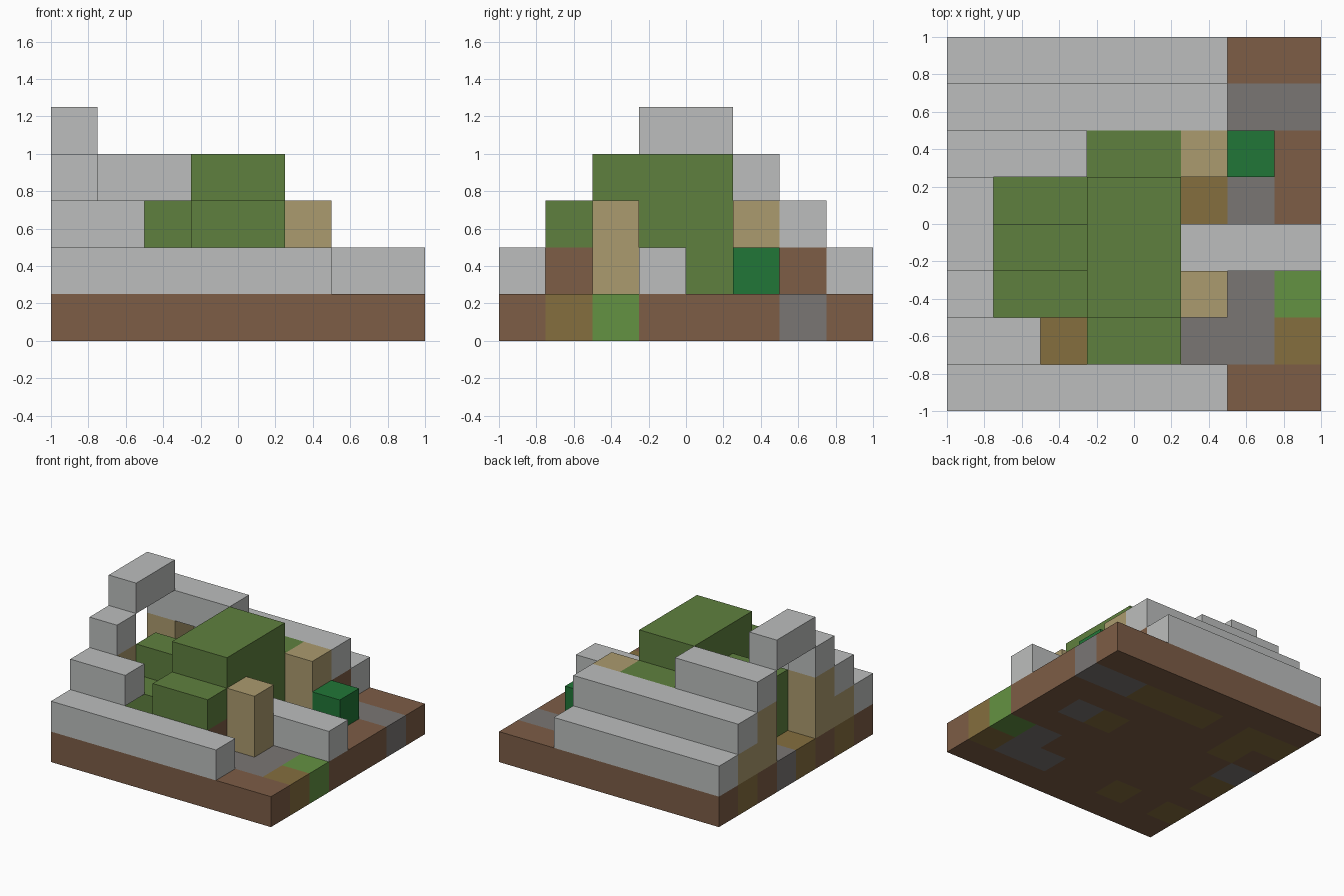
import bpy, bmesh
from mathutils import Vector

cube = bpy.data.objects.get("Cube")
if cube:
    bpy.data.objects.remove(cube, do_unlink=True)

CELL = 0.25
HALF = 4  # cells from the centre to the edge of the plot


def material(name, rgb):
    linear = [((c / 255 + 0.055) / 1.055) ** 2.4 for c in rgb]
    mat = bpy.data.materials.new(name)
    mat.use_nodes = True
    mat.diffuse_color = (*linear, 1)
    bsdf = next(n for n in mat.node_tree.nodes if n.type == 'BSDF_PRINCIPLED')
    bsdf.inputs["Base Color"].default_value = (*linear, 1)
    return mat


stone = material("pale stone", (188, 190, 189))
leaf = material("leaf green", (95, 128, 62))
dirt = material("dirt brown", (125, 93, 70))
timber = material("tan timber", (171, 155, 110))
planks = material("olive planks", (133, 110, 62))
gravel = material("dark gravel", (122, 118, 116))
grass = material("grass green", (100, 146, 66))
emerald = material("emerald green", (33, 118, 55))


def add_object(name, bm, mats):
    bmesh.ops.recalc_face_normals(bm, faces=bm.faces)
    mesh = bpy.data.meshes.new(name)
    bm.to_mesh(mesh)
    bm.free()
    for m in mats:
        mesh.materials.append(m)
    obj = bpy.data.objects.new(name, mesh)
    bpy.context.collection.objects.link(obj)
    return obj


def block(name, mat, xs, ys, zs):
    """Box spanning the given cell ranges, counted from the front corner."""
    bm = bmesh.new()
    bmesh.ops.create_cube(bm, size=1)
    for v in bm.verts:
        v.co = Vector((xs[v.co.x > 0] - HALF,
                       ys[v.co.y > 0] - HALF,
                       zs[v.co.z > 0])) * CELL
    return add_object(name, bm, [mat])


# Ground slab: one character per cell, back row first
ground_map = [
    "dddddddd",
    "ppdpppgg",
    "dpdddddd",
    "gddddpgd",
    "pddddddd",
    "ddddddgr",
    "pdpddggp",
    "dddddddd",
]
ground_mats = {"d": dirt, "p": planks, "g": gravel, "r": grass}
keys = list(ground_mats)
bm = bmesh.new()
bmesh.ops.create_grid(bm, x_segments=8, y_segments=8, size=1)
extruded = bmesh.ops.extrude_face_region(bm, geom=bm.faces[:], use_keep_orig=True)
for v in extruded["geom"]:
    if isinstance(v, bmesh.types.BMVert):
        v.co.z += CELL
bmesh.ops.recalc_face_normals(bm, faces=bm.faces)
for f in bm.faces:
    inside = f.calc_center_median() * 0.99
    col = int(inside.x / CELL + HALF)
    row = int(inside.y / CELL + HALF)
    f.material_index = keys.index(ground_map[7 - row][col])
add_object("ground", bm, list(ground_mats.values()))

# Stepped stone roof, rising from front and back to the ridge
block("front_step", stone, (0, 6), (0, 1), (1, 2))
block("front_roof_low", stone, (0, 2), (1, 2), (2, 3))
block("front_roof_high", stone, (0, 1), (2, 3), (3, 4))
block("roof_ridge", stone, (0, 1), (3, 5), (4, 5))
block("back_roof_high", stone, (0, 3), (5, 6), (3, 4))
block("back_roof_low", stone, (0, 6), (6, 7), (2, 3))
block("back_step", stone, (0, 6), (7, 8), (1, 2))
block("stone_path_wall", stone, (5, 8), (3, 4), (1, 2))

# Timber corner posts and low end walls
for side, x in (("right", 0), ("left", 5)):
    for end, y in (("front", 2), ("back", 5)):
        block(f"{end}_{side}_post", timber, (x, x + 1), (y, y + 1), (1, 3))
for end, y in (("front", 1), ("back", 6)):
    block(f"{end}_end_wall", timber, (0, 1), (y, y + 1), (1, 2))

# Brown wall remains under the roof and foliage
block("back_wall", dirt, (1, 6), (6, 7), (1, 2))
block("front_wall", dirt, (3, 5), (1, 2), (1, 2))

# Foliage filling the house
block("foliage_core", leaf, (3, 5), (2, 5), (1, 4))
block("foliage_front", leaf, (3, 5), (1, 2), (2, 3))
block("foliage_back", leaf, (3, 5), (5, 6), (1, 3))
block("foliage_side_middle", leaf, (1, 3), (3, 4), (1, 3))
for end, y in (("front", 2), ("back", 4)):
    block(f"foliage_side_{end}", leaf, (1, 3), (y, y + 1), (1, 2))

# Bright bush beside the back post
block("bush", emerald, (6, 7), (5, 6), (1, 2))
